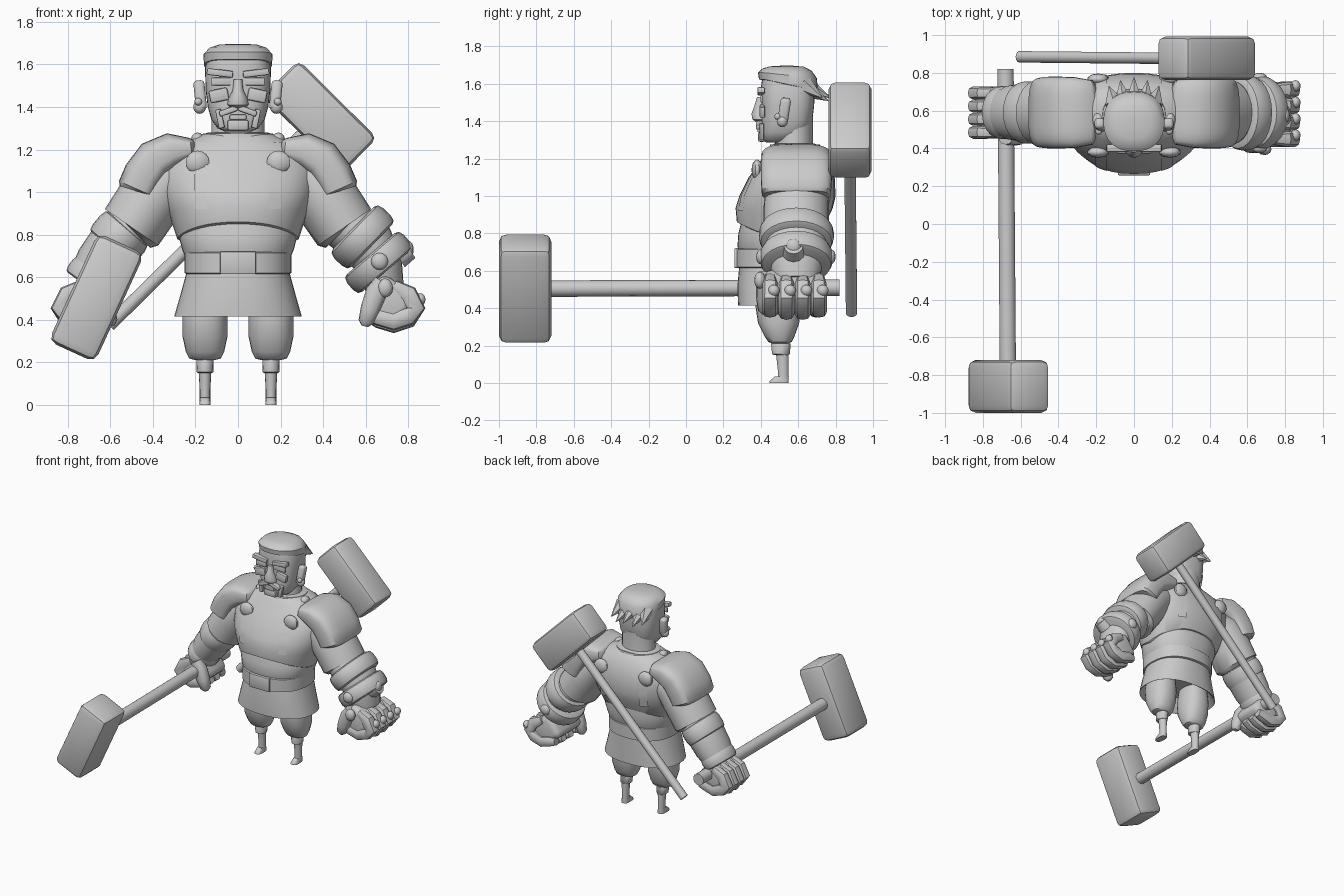
import bpy, bmesh, math
from mathutils import Vector, Matrix

grey = bpy.data.materials.new("clay_grey")
grey.diffuse_color = (0.6, 0.6, 0.6, 1)


def finish(name, bm):
    bmesh.ops.recalc_face_normals(bm, faces=bm.faces)
    me = bpy.data.meshes.new(name)
    bm.to_mesh(me)
    bm.free()
    me.materials.append(grey)
    ob = bpy.data.objects.new(name, me)
    bpy.context.collection.objects.link(ob)
    return ob


def superellipse(n, p):
    f = lambda v: math.copysign(abs(v) ** (2 / p), v)
    return [(f(math.cos(2 * math.pi * i / n)), f(math.sin(2 * math.pi * i / n))) for i in range(n)]


def skin(name, rings):
    """Bridge rings of points and cap both ends."""
    bm = bmesh.new()
    rows = [[bm.verts.new(p) for p in r] for r in rings]
    n = len(rows[0])
    for a, b in zip(rows, rows[1:]):
        for i in range(n):
            bm.faces.new((a[i], a[(i + 1) % n], b[(i + 1) % n], b[i]))
    bm.faces.new(rows[0])
    bm.faces.new(rows[-1])
    return finish(name, bm)


def loft(name, secs, n=32, p=2, cx=0, lift=None):
    """Upright body from sections (z, half width, front y, back y)."""
    rings = []
    for z, rx, y0, y1 in secs:
        ring = []
        for c, s in superellipse(n, p):
            y = (y0 + y1) / 2 + s * (y1 - y0) / 2
            ring.append((cx + c * rx, y, z + (lift(z, s, y) if lift else 0)))
        rings.append(ring)
    return skin(name, rings)


def limb(name, pts, side=1, y=0.59, n=24, p=2):
    """Tube in an xz plane through points (x, z, radius in plane, radius in y)."""
    rings = []
    for i, (x, z, r, ry) in enumerate(pts):
        a, b = pts[max(i - 1, 0)], pts[min(i + 1, len(pts) - 1)]
        t = Vector((b[0] - a[0], b[1] - a[1])).normalized()
        rings.append([(side * (x - t.y * r * c), y + ry * s, z + t.x * r * c) for c, s in superellipse(n, p)])
    return skin(name, rings)


def band(name, x, z, d, r, ry, h, side=1):
    """Rounded arm band centred at x, z along direction d."""
    d = Vector(d).normalized()
    prof = [(-1, .84), (-.85, .95), (-.4, 1), (.4, 1), (.85, .95), (1, .84)]
    return limb(name, [(x + d.x * h * t, z + d.y * h * t, r * k, ry * k) for t, k in prof], side)


def box(name, c, half, tilt=0, bevel=0.01, seg=2, spin=0):
    bm = bmesh.new()
    bmesh.ops.create_cube(bm, size=2)
    bmesh.ops.scale(bm, vec=half, verts=bm.verts)
    bmesh.ops.bevel(bm, geom=bm.edges[:], offset=bevel, segments=seg, affect='EDGES', profile=0.5)
    m = Matrix.Translation(c) @ Matrix.Rotation(tilt, 4, 'Y') @ Matrix.Rotation(spin, 4, 'X')
    bmesh.ops.transform(bm, matrix=m, verts=bm.verts)
    return finish(name, bm)


def ball(name, c, r, u=12, v=8):
    bm = bmesh.new()
    bmesh.ops.create_uvsphere(bm, u_segments=u, v_segments=v, radius=1)
    bmesh.ops.scale(bm, vec=r, verts=bm.verts)
    bmesh.ops.translate(bm, vec=c, verts=bm.verts)
    return finish(name, bm)


def rod(name, a, b, r1, r2=None, n=14):
    a, b = Vector(a), Vector(b)
    bm = bmesh.new()
    bmesh.ops.create_cone(bm, cap_ends=True, segments=n, radius1=r1, radius2=r1 if r2 is None else r2, depth=(b - a).length)
    m = Matrix.Translation((a + b) / 2) @ (b - a).to_track_quat('Z', 'Y').to_matrix().to_4x4()
    bmesh.ops.transform(bm, matrix=m, verts=bm.verts)
    return finish(name, bm)


# Torso: chest shell with an arched lower edge
chest = [(0.76, .25, .30, .72), (0.78, .285, .272, .75), (0.90, .325, .265, .785), (1.0, .36, .285, .80),
         (1.1, .37, .335, .795), (1.17, .35, .385, .775), (1.22, .29, .42, .75), (1.26, .2, .45, .72), (1.28, .14, .47, .69)]
loft("chest", chest, 40, 2.3, lift=lambda z, s, y: max(0, (1.0 - z) / .22) * .08 * abs(s) ** 1.5)
loft("waist", [(.70, .25, .285, .72), (.73, .262, .275, .73), (.80, .28, .28, .745), (.88, .27, .30, .74)], 40, 2.3)
loft("belt", [(.615, .24, .28, .72), (.62, .252, .265, .735), (.715, .252, .265, .735), (.72, .24, .28, .72)], 40, 2.3)
loft("skirt", [(.52, .23, .33, .66), (.42, .29, .285, .71), (.415, .30, .278, .72), (.52, .27, .275, .72), (.63, .24, .285, .72)], 40, 2.3)
box("buckle", (0, .27, .668), (.085, .012, .053), bevel=.006)
loft("collar", [(1.22, .19, .44, .73), (1.275, .165, .45, .715), (1.27, .135, .47, .69), (1.22, .12, .48, .68)], 32)


def chest_y(x, z, back):
    """Depth of the chest surface at x, z."""
    for (za, ra, fa, ba), (zb, rb, fb, bb) in zip(chest, chest[1:]):
        if za <= z <= zb:
            t = (z - za) / (zb - za)
            r, f, b = ra + (rb - ra) * t, fa + (fb - fa) * t, ba + (bb - ba) * t
            k = max(0, 1 - abs(x / r) ** 2.3) ** (1 / 2.3)
            return (f + b) / 2 + (1 if back else -1) * (b - f) / 2 * k
    return .55


for s in (-1, 1):
    # Shoulder straps with rivets
    for back in (False, True):
        o = .006 if back else -.006
        bm = bmesh.new()
        rows = []
        for i in range(12):
            z = .92 + .315 * i / 11
            rows.append([bm.verts.new((s * x, chest_y(x, z, back) + o, z)) for x in (.145, .175, .205)])
        for a, b in zip(rows, rows[1:]):
            for j in (0, 1):
                bm.faces.new((a[j], a[j + 1], b[j + 1], b[j]))
        finish("strap", bm)
        z = 1.14
        ball("strap_stud", (s * .19, chest_y(.19, z, back) + o, z), (.058, .03, .055), 10, 8)
    ball("strap_clip", (s * .19, .55, 1.25), (.03, .04, .03))

    # Legs
    cx = s * .155
    loft("thigh", [(.55, .09, .39, .60), (.42, .105, .37, .615), (.32, .105, .385, .605), (.25, .09, .42, .58), (.22, .075, .44, .565), (.212, .05, .46, .55)], 24, 2.3, cx)
    loft("knee_cuff", [(.15, .034, .47, .55), (.155, .039, .46, .555), (.21, .041, .455, .56), (.22, .036, .46, .55)], 16, cx=cx)
    loft("shin", [(.0, .025, .49, .55), (.07, .025, .49, .55), (.16, .03, .48, .55)], 14, cx=cx)
    loft("foot", [(0, .027, .445, .55), (.012, .027, .447, .55), (.035, .022, .475, .55)], 14, 3, cx)

    # Shoulder plates and sleeves
    limb("pauldron", [(.20, 1.21, .035, .13), (.22, 1.205, .05, .17), (.31, 1.195, .085, .187), (.39, 1.155, .095, .19),
                      (.445, 1.08, .095, .19), (.475, 1.015, .092, .185), (.478, 1.005, .08, .17)], s, p=3.5, n=32)
    limb("sleeve", [(.22, 1.10, .11, .13), (.33, 1.06, .15, .165), (.43, .94, .155, .175), (.50, .835, .152, .175), (.505, .83, .13, .15)], s)

# Left arm: two heavy bands over the forearm
d = (.72, -.70)
limb("left_forearm", [(.47, .87, .12, .15), (.60, .78, .13, .17), (.66, .67, .115, .15), (.69, .55, .09, .12)])
band("elbow_band", .585, .79, d, .165, .20, .06)
band("wrist_band", .66, .67, (.65, -.76), .175, .195, .055)
rod("band_boss", (.75, .575, .70), (.805, .575, .735), .062, .052, 12)
ball("boss_cap", (.80, .575, .73), (.025, .042, .042))
for y in (.40, .775):
    ball("band_rivet", (.665, y, .675), (.04, .025, .04))

# Right arm: tapered forearm with cuffs
band("right_elbow_band", .56, .785, (.65, -.76), .135, .165, .065, -1)
limb("right_forearm", [(.48, .87, .12, .15), (.57, .77, .125, .155), (.65, .66, .12, .145), (.715, .57, .095, .12)], -1)
band("right_wrist_band", .695, .60, (.6, -.8), .115, .14, .045, -1)


def fist(side, k, yc, studs):
    tag = "left" if side > 0 else "right"
    box(tag + "_palm", (side * .71, yc, .485), (.10, .155 * k, .095), side * .6, .04, 3)
    # Curled fingers along the hand
    for i in range(4):
        y = yc + (-.125 + .087 * i) * k
        drop = .012 * abs(i - 1.5)
        limb(tag + "_finger", [(.73, .56, .03, .03), (.80, .52, .045, .042 * k), (.835, .455, .045, .044 * k),
                               (.80, .40 + drop, .045, .044 * k), (.73, .375 + drop, .043, .043 * k),
                               (.66, .395 + drop, .04, .042 * k), (.615, .42, .03, .03)], side, y, 10, 2.6)
        if studs:
            ball("knuckle_stud", (.855, y + .02, .495), (.027, .031, .031), 10, 8)
    limb(tag + "_thumb", [(.68, .58, .04, .04), (.65, .53, .05, .045), (.62, .45, .045, .045), (.60, .39, .035, .035), (.595, .37, .015, .015)],
         side, yc - .155 * k, 12, 2.5)


fist(1, 1, .575, True)
ball("thumb_stud", (.69, .395, .55), (.038, .03, .045))
fist(-1, .8, .585, False)

# Held hammer
rod("held_handle", (-.68, .82, .51), (-.668, -.75, .505), .044)
box("held_hammer_head", (-.665, -.86, .505), (.12, .14, .28), .43, .04, 2)
# Hammer slung on the back
rod("back_handle", (-.605, .885, .375), (.385, .875, 1.35), .031)
box("back_hammer_head", (.385, .877, 1.352), (.12, .115, .26), -.79, .035, 2)

# Head and neck
loft("neck", [(1.2, .14, .47, .69), (1.28, .125, .475, .68), (1.42, .125, .49, .68)], 24)
loft("head", [(1.285, .06, .43, .55), (1.30, .095, .41, .60), (1.34, .125, .402, .65), (1.40, .142, .405, .675), (1.48, .152, .405, .685),
              (1.58, .155, .40, .69), (1.64, .14, .41, .68)], 32, 2.8)
# Hair cap sloping to the back, with spiky tips
loft("hair", [(1.58, .14, .41, .68), (1.585, .16, .39, .705), (1.64, .162, .385, .70), (1.675, .135, .41, .67), (1.692, .09, .45, .63), (1.697, .03, .51, .57)], 32, 2.3,
     lift=lambda z, s, y: (1.697 - z) / .117 * (.04 - .22 * max(0, y - .42)))
for x, z, l in ((-.12, 1.535, .04), (-.065, 1.52, .07), (0, 1.535, .085), (.065, 1.52, .07), (.12, 1.535, .04)):
    rod("hair_spike", (x * .85, .63, z + .06), (x * 1.1, .69 + l, z - .01), .055, .002, 6)
# Face
limb("nose", [(0, 1.53, .02, .02), (0, 1.48, .025, .035), (0, 1.44, .045, .05), (0, 1.41, .05, .045), (0, 1.395, .03, .025)], 1, .40, 12)
box("mouth", (0, .395, 1.352), (.04, .014, .012), bevel=.006)
box("goatee", (0, .405, 1.315), (.05, .02, .025), bevel=.01)
for s in (-1, 1):
    box("brow", (s * .085, .402, 1.56), (.062, .02, .016), s * -.12, .007)
    box("eye", (s * .08, .403, 1.52), (.045, .006, .018), bevel=.002)
    box("cheek", (s * .09, .408, 1.455), (.045, .015, .03), s * .2, .01)
    box("moustache", (s * .045, .395, 1.382), (.045, .022, .014), s * .35, .007)
    box("beard_side", (s * .085, .405, 1.345), (.014, .012, .045), s * .2, .005)
    # Ears with rings
    box("ear", (s * .178, .525, 1.455), (.026, .028, .07), s * .1, .018, 3, -.15)
    ball("ear_lobe", (s * .18, .515, 1.40), (.03, .03, .032))
    ball("ear_ring", (s * .187, .49, 1.425), (.018, .018, .018))

bpy.ops.object.select_all(action='SELECT')
bpy.context.view_layer.objects.active = bpy.data.objects["chest"]
bpy.ops.object.shade_smooth_by_angle(angle=math.radians(40))
